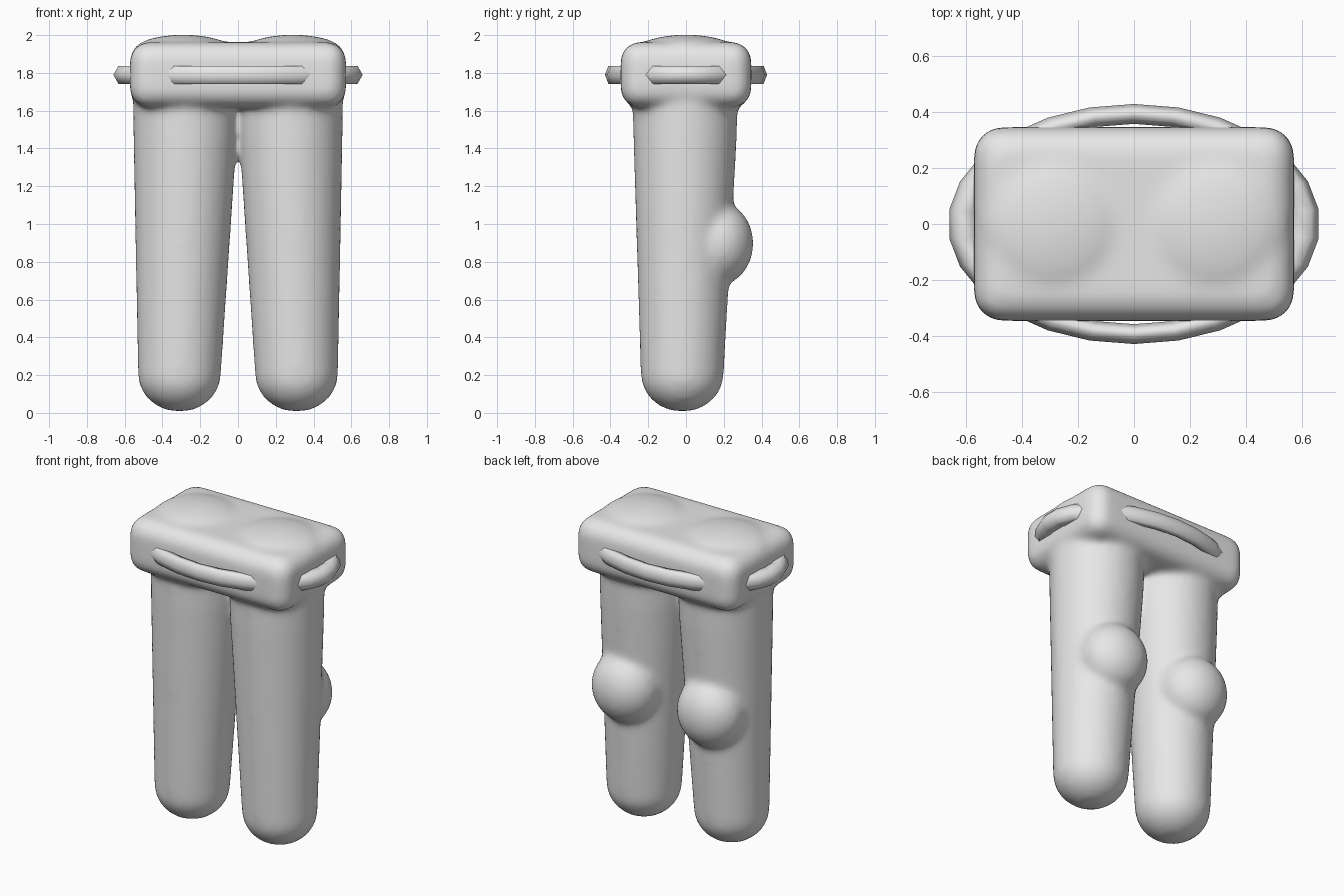
import bpy, bmesh, math
from mathutils import Matrix, Vector

if "Cube" in bpy.data.objects:
    bpy.data.objects.remove(bpy.data.objects["Cube"])

grey = bpy.data.materials.new("plain grey")
grey.diffuse_color = (0.8, 0.8, 0.8, 1)
grey.use_nodes = True
grey.node_tree.nodes["Principled BSDF"].inputs["Base Color"].default_value = grey.diffuse_color

bm = bmesh.new()


def ellipsoid(centre, radii):
    m = Matrix.Translation(centre) @ Matrix.Diagonal((*radii, 1))
    bmesh.ops.create_uvsphere(bm, u_segments=32, v_segments=20, radius=1, matrix=m)


def leg(side):
    # rings of (x, y, z, radius): rounded foot, then a tapered tube
    rings = []
    for i in range(1, 8):
        a = math.radians(90 * i / 7)
        rings.append((0.31, -0.02, 0.205 - 0.2 * math.cos(a), 0.22 * math.sin(a)))
    rings += [(0.28, -0.005, 1.45, 0.274), (0.277, -0.003, 1.75, 0.28)]
    loops = []
    for x, y, z, r in rings:
        loops.append([bm.verts.new((side * x + r * math.cos(t), y + r * math.sin(t), z))
                      for t in (2 * math.pi * k / 32 for k in range(32))])
    for a, b in zip(loops, loops[1:]):
        for k in range(32):
            j = (k + 1) % 32
            bm.faces.new((a[k], a[j], b[j], b[k]))
    bm.faces.new(loops[0][::-1])
    bm.faces.new(loops[-1])


# waist block with rounded edges
box = bmesh.ops.create_cube(bm, size=1, matrix=Matrix.Translation((0, 0, 1.79))
                            @ Matrix.Diagonal((1.145, 0.692, 0.345, 1)))
edges = list({e for v in box["verts"] for e in v.link_edges})
bmesh.ops.bevel(bm, geom=edges, offset=0.1, segments=5, profile=0.5, affect='EDGES')

# legs, bulges on the back of the legs, and shallow humps on top
for s in (-1, 1):
    leg(s)
    ellipsoid((s * 0.302, 0.17, 0.897), (0.213, 0.188, 0.222))
    ellipsoid((s * 0.29, 0, 1.92), (0.26, 0.26, 0.082))

bmesh.ops.recalc_face_normals(bm, faces=bm.faces)
mesh = bpy.data.meshes.new("trousers")
bm.to_mesh(mesh)
bm.free()
trousers = bpy.data.objects.new("trousers", mesh)
bpy.context.collection.objects.link(trousers)
bpy.context.view_layer.objects.active = trousers
trousers.select_set(True)

# fuse the parts and soften the joints
remesh = trousers.modifiers.new("fuse", 'REMESH')
remesh.mode = 'VOXEL'
remesh.voxel_size = 0.02
soften = trousers.modifiers.new("soften", 'SMOOTH')
soften.factor = 0.5
soften.iterations = 12
for name in ("fuse", "soften"):
    bpy.ops.object.modifier_apply(modifier=name)
trousers.data.materials.clear()
trousers.data.materials.append(grey)
bpy.ops.object.shade_smooth()

# oval belt ring
bpy.ops.mesh.primitive_torus_add(major_segments=26, minor_segments=6,
                                 major_radius=0.61, minor_radius=0.055,
                                 location=(0, 0, 1.79), rotation=(0, 0, math.pi / 2))
belt = bpy.context.object
belt.name = "belt"
belt.scale = (0.645, 1, 1)
belt.data.materials.append(grey)
bpy.ops.object.shade_smooth()
